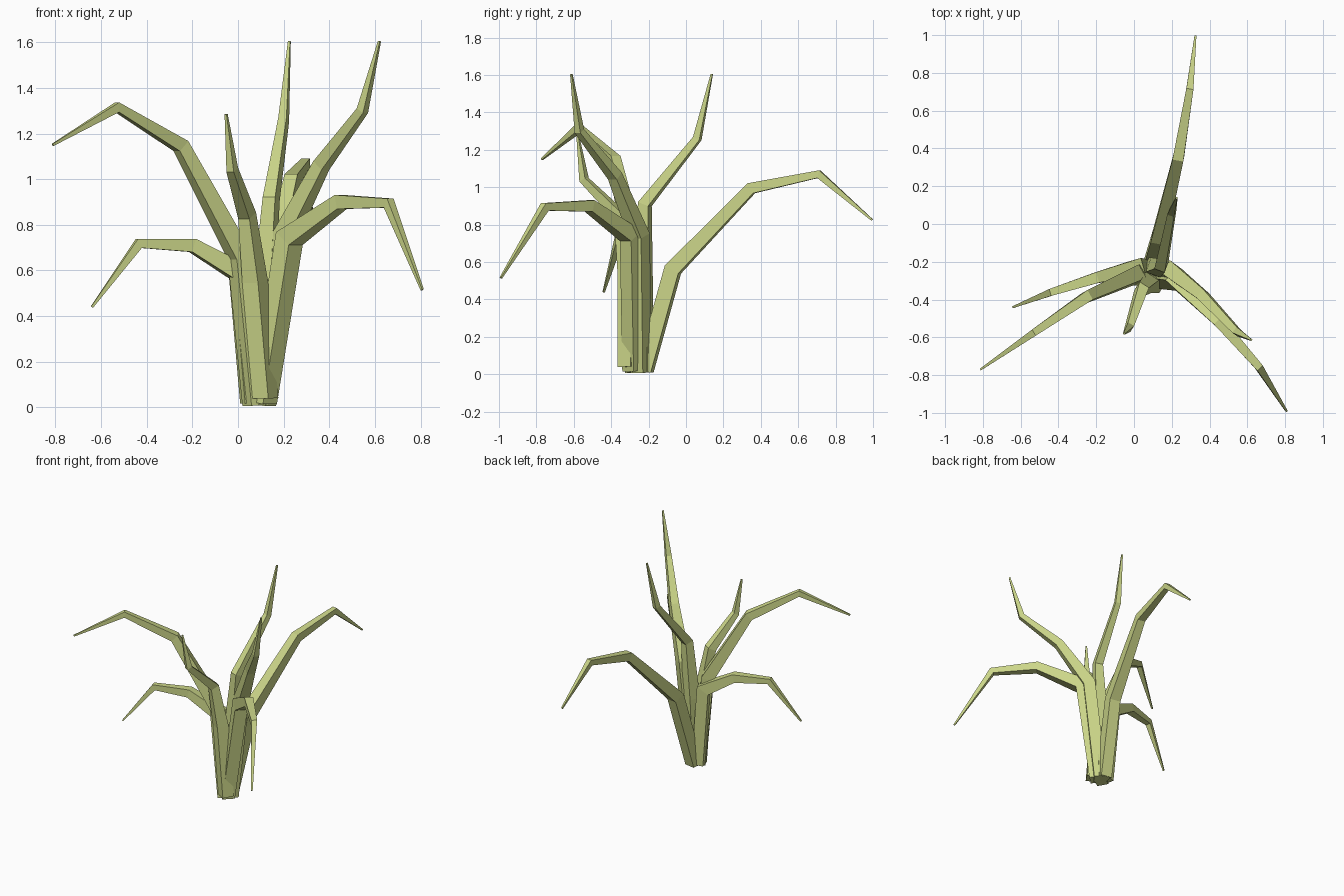
import bpy
import bmesh
from mathutils import Vector

if "Cube" in bpy.data.objects:
    bpy.data.objects.remove(bpy.data.objects["Cube"])

mat = bpy.data.materials.new("leaf_green")
mat.diffuse_color = (0.6, 0.67, 0.25, 1)
mat.use_nodes = True
mat.node_tree.nodes["Principled BSDF"].inputs["Base Color"].default_value = mat.diffuse_color

# half thickness of the square section at base, three bends and tip
HALF = (0.041, 0.041, 0.029, 0.019, 0.005)


def leaf(name, path, scale=1.0):
    """Tapered four-sided blade bent along a path, with mitred joints."""
    pts = [Vector(p) for p in path]
    head = pts[-1] - pts[0]
    head.z = 0
    side = head.normalized().cross(Vector((0, 0, 1)))
    bm = bmesh.new()
    rings = []
    for i, p in enumerate(pts):
        before = (pts[i] - pts[max(i - 1, 0)]).normalized()
        after = (pts[min(i + 1, len(pts) - 1)] - pts[i]).normalized()
        tangent = (before + after).normalized()
        up = side.cross(tangent).normalized()
        miter = 1 / max(0.6, tangent.dot(after if after.length else before))
        h = HALF[i] * scale
        rings.append([bm.verts.new(p + side * h * a + up * h * miter * b)
                      for a, b in ((-1, -1), (1, -1), (1, 1), (-1, 1))])
    for lo, hi in zip(rings, rings[1:]):
        for k in range(4):
            n = (k + 1) % 4
            bm.faces.new((lo[k], lo[n], hi[n], hi[k]))
    bm.faces.new(rings[0][::-1])
    bm.faces.new(rings[-1])
    bmesh.ops.recalc_face_normals(bm, faces=bm.faces)
    me = bpy.data.meshes.new(name)
    bm.to_mesh(me)
    bm.free()
    me.materials.append(mat)
    bpy.context.collection.objects.link(bpy.data.objects.new(name, me))


# long arching leaf at the back
leaf("back_arching_leaf", [(0.09, -0.22, 0.02), (0.135, -0.07, 0.56), (0.235, 0.35, 0.995),
                           (0.295, 0.71, 1.07), (0.325, 0.995, 0.825)])
# upright leaves
leaf("back_upright_leaf", [(0.09, -0.23, 0.01), (0.115, -0.23, 0.5), (0.145, -0.22, 0.91),
                           (0.2, 0.06, 1.26), (0.225, 0.138, 1.605)])
leaf("right_upright_leaf", [(0.11, -0.24, 0.01), (0.2, -0.25, 0.74), (0.365, -0.38, 1.06),
                            (0.545, -0.57, 1.3), (0.62, -0.613, 1.605)])
leaf("front_upright_leaf", [(0.12, -0.31, 0.04), (0.075, -0.31, 0.55), (0.04, -0.345, 0.84),
                            (-0.025, -0.545, 1.04), (-0.052, -0.58, 1.285)])
# drooping leaves on either side
leaf("left_high_leaf", [(0.075, -0.27, 0.01), (0.01, -0.27, 0.66), (-0.25, -0.385, 1.145),
                        (-0.53, -0.575, 1.315), (-0.812, -0.77, 1.15)])
leaf("left_low_leaf", [(0.06, -0.24, 0.02), (0.01, -0.23, 0.59), (-0.2, -0.285, 0.71),
                       (-0.435, -0.36, 0.718), (-0.64, -0.44, 0.44)])
leaf("right_low_leaf", [(0.11, -0.28, 0.02), (0.225, -0.295, 0.74), (0.45, -0.515, 0.9),
                        (0.66, -0.755, 0.895), (0.807, -0.99, 0.515)], 1.05)
